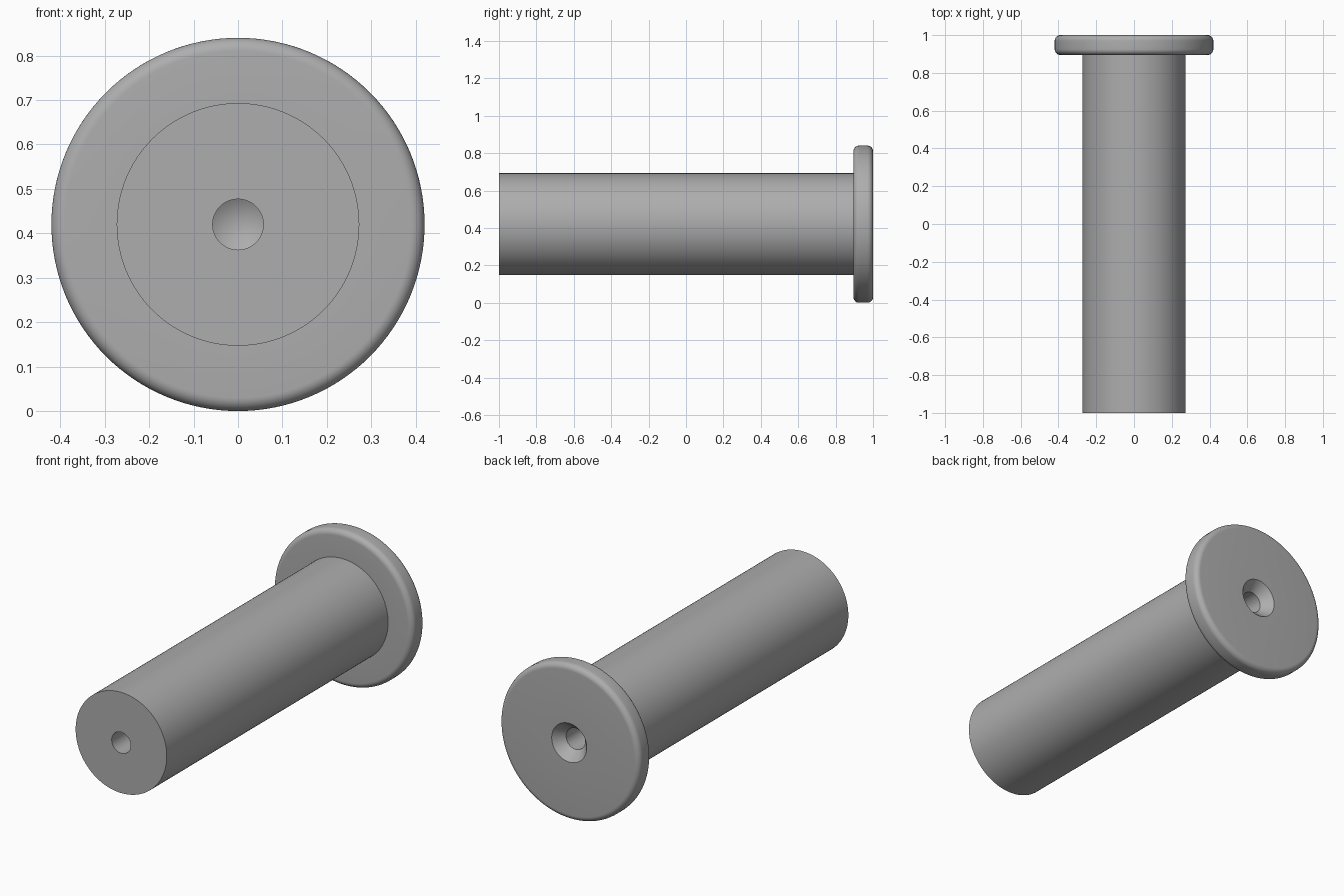
import bpy, bmesh, math
from mathutils import Matrix, Vector

cube = bpy.data.objects.get("Cube")
if cube:
    bpy.data.objects.remove(cube, do_unlink=True)

SEGMENTS = 128
HEAD_R, SHAFT_R, HOLE_R, SINK_R = 0.42, 0.273, 0.057, 0.105
HEAD_Y, FILLET = 0.895, 0.03
HOLE_DEPTH, TIP = 0.4, 0.034

grey = bpy.data.materials.new("plain_grey")
grey.use_nodes = True
color = (0.42, 0.42, 0.42, 1)
grey.diffuse_color = color
grey.node_tree.nodes["Principled BSDF"].inputs["Base Color"].default_value = color


def fillet(y, start):
    """Quarter-round points on the head rim, as (radius, y)."""
    angles = [math.radians(start + 90 * i / 8) for i in range(9)]
    return [(HEAD_R - FILLET + FILLET * math.cos(a), y + FILLET * math.sin(a))
            for a in angles]


# Half section from the front hole tip, around the outside, to the rear hole tip
profile = [(0, -1 + HOLE_DEPTH + TIP), (HOLE_R, -1 + HOLE_DEPTH), (HOLE_R, -1),
           (SHAFT_R, -1), (SHAFT_R, HEAD_Y)]
profile += fillet(HEAD_Y + FILLET, -90) + fillet(1 - FILLET, 0)
profile += [(SINK_R, 1), (HOLE_R, 0.945), (HOLE_R, 1 - HOLE_DEPTH),
            (0, 1 - HOLE_DEPTH - TIP)]

# Revolve the section around the pin axis
bm = bmesh.new()
verts = [bm.verts.new((r, y, 0)) for r, y in profile]
edges = [bm.edges.new(pair) for pair in zip(verts, verts[1:])]
bmesh.ops.spin(bm, geom=verts + edges, cent=(0, 0, 0), axis=(0, 1, 0),
               angle=math.tau, steps=SEGMENTS, use_merge=True)
bmesh.ops.remove_doubles(bm, verts=bm.verts, dist=0.0001)
bmesh.ops.recalc_face_normals(bm, faces=bm.faces)
bmesh.ops.transform(bm, matrix=Matrix.Translation(Vector((0, 0, HEAD_R))), verts=bm.verts)

mesh = bpy.data.meshes.new("headed_pin")
bm.to_mesh(mesh)
bm.free()
mesh.materials.append(grey)
pin = bpy.data.objects.new("headed_pin", mesh)
bpy.context.collection.objects.link(pin)

# Smooth curves, crisp edges
bpy.ops.object.select_all(action='DESELECT')
pin.select_set(True)
bpy.context.view_layer.objects.active = pin
bpy.ops.object.shade_smooth_by_angle(angle=math.radians(25))
